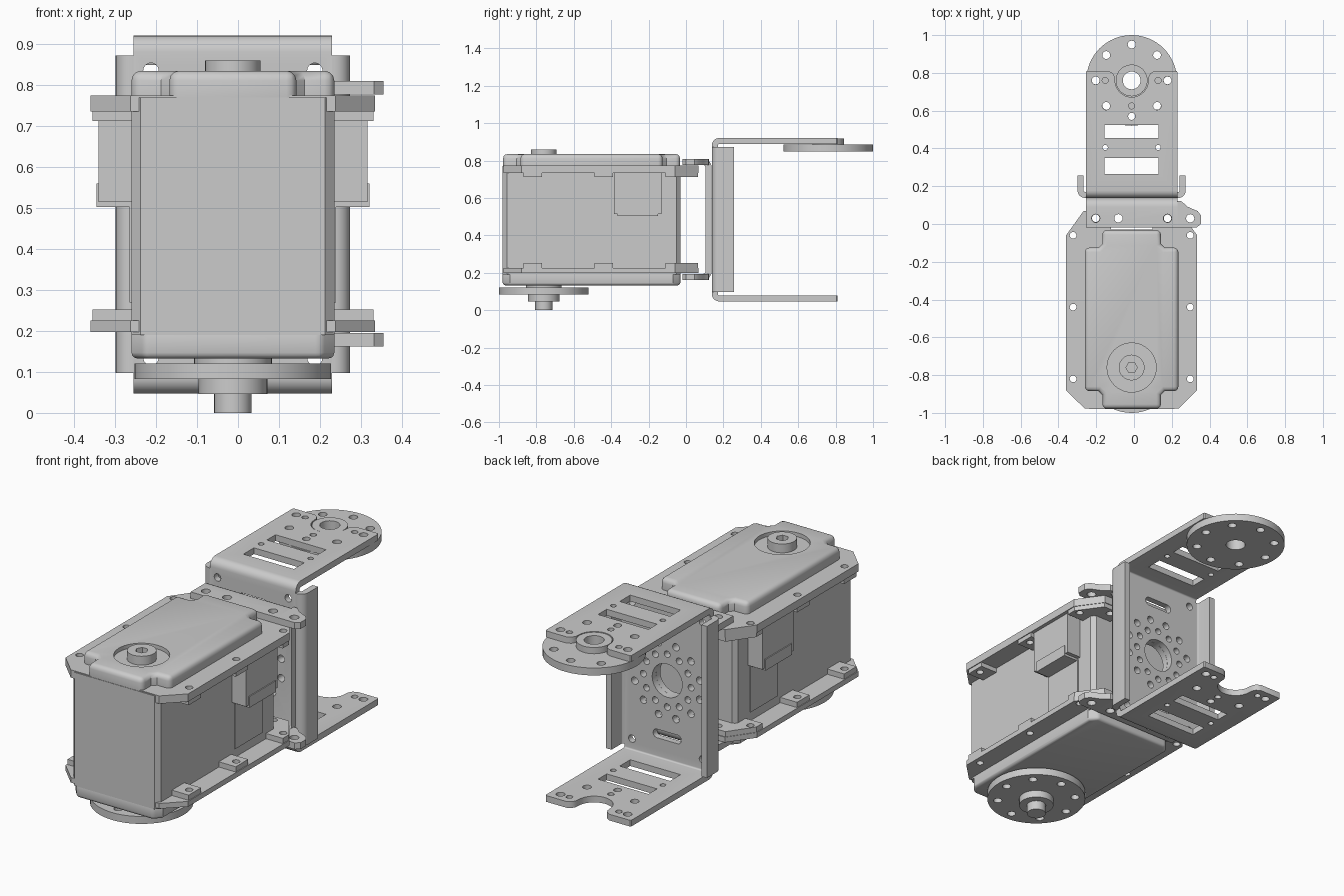
import bpy, bmesh
from math import sin, cos, pi
from mathutils import Vector

if "Cube" in bpy.data.objects:
    bpy.data.objects.remove(bpy.data.objects["Cube"])

CX = -0.0125          # the assembly's symmetry plane
HORN_Y = 0.76
parts = []

def prism_bm(bm, pts, axis, lo, hi):
    """Extrude a 2D outline: axis x takes (y,z), y takes (x,z), z takes (x,y)."""
    place = {'x': lambda p, h: (h, p[0], p[1]),
             'y': lambda p, h: (p[0], h, p[1]),
             'z': lambda p, h: (p[0], p[1], h)}[axis]
    a = [bm.verts.new(place(p, lo)) for p in pts]
    b = [bm.verts.new(place(p, hi)) for p in pts]
    bm.faces.new(a)
    bm.faces.new(b[::-1])
    n = len(pts)
    for i in range(n):
        bm.faces.new((a[i], b[i], b[(i + 1) % n], a[(i + 1) % n]))

def make(name, prisms, keep=True):
    bm = bmesh.new()
    for p in prisms:
        prism_bm(bm, *p)
    bmesh.ops.recalc_face_normals(bm, faces=bm.faces)
    me = bpy.data.meshes.new(name)
    bm.to_mesh(me)
    bm.free()
    ob = bpy.data.objects.new(name, me)
    bpy.context.collection.objects.link(ob)
    if keep:
        parts.append(ob)
    return ob

def bake(ob):
    dg = bpy.context.evaluated_depsgraph_get()
    me = bpy.data.meshes.new_from_object(ob.evaluated_get(dg))
    ob.modifiers.clear()
    ob.data = me

def bevel(ob, w, seg=3):
    m = ob.modifiers.new("bevel", 'BEVEL')
    m.width, m.segments = w, seg
    m.limit_method, m.angle_limit = 'ANGLE', 0.8
    bake(ob)

def cut(ob, prisms):
    tool = make("cutter", prisms, keep=False)
    m = ob.modifiers.new("cut", 'BOOLEAN')
    m.operation, m.solver, m.object = 'DIFFERENCE', 'EXACT', tool
    bake(ob)
    bpy.data.objects.remove(tool)

def circle(x, y, r, n=20):
    return [(x + r * cos(2 * pi * i / n), y + r * sin(2 * pi * i / n)) for i in range(n)]

def rect(x0, x1, y0, y1):
    return [(x0, y0), (x1, y0), (x1, y1), (x0, y1)]

def mirror(half):
    """Close a right-hand outline by mirroring it in x."""
    return half + [(-x, y) for x, y in half[::-1]]

def ribbon(path, t, r):
    """Outline of sheet metal of thickness t bent along a right-angled path."""
    P = [Vector(p) for p in path]
    out, inn = [], []
    for i in range(1, len(P) - 1):
        u, v = (P[i - 1] - P[i]).normalized(), (P[i + 1] - P[i]).normalized()
        c = P[i] + (u + v) * r
        if i == 1:
            out.append(P[0] - v * t / 2)
            inn.append(P[0] + v * t / 2)
        for k in range(7):
            d = -(v * cos(k * pi / 12) + u * sin(k * pi / 12))
            out.append(c + d * (r + t / 2))
            inn.append(c + d * (r - t / 2))
        if i == len(P) - 2:
            out.append(P[-1] - u * t / 2)
            inn.append(P[-1] + u * t / 2)
    return [tuple(p) for p in out + inn[::-1]]

def ring_holes(y, R, r, n, off=0):
    return [circle(R * sin(2 * pi * (i + off) / n), y + R * cos(2 * pi * (i + off) / n), r, 12)
            for i in range(n)]

# Servo case
body = make("servo_body", [(mirror([(0.225, -0.98), (0.2475, -0.958), (0.2475, -0.05), (0.228, -0.03)]),
                            'z', 0.19, 0.77)])
base = make("servo_bottom_cap", [(mirror([(0.215, -0.98), (0.2475, -0.94), (0.2475, -0.07), (0.215, -0.03)]),
                                  'z', 0.133, 0.205)])
bevel(base, 0.014)
cap = make("servo_top_cap", [(mirror([(0.155, -0.978), (0.155, -0.905), (0.175, -0.885), (0.2475, -0.885),
                                      (0.2475, -0.125), (0.175, -0.125), (0.155, -0.105), (0.155, -0.032)]),
                              'z', 0.72, 0.835)])
bevel(cap, 0.024)
cut(cap, [(circle(0, -HORN_Y, 0.13, 40), 'z', 0.815, 0.9)])

# Idler boss on the top
boss = make("top_boss", [(circle(0, -HORN_Y, 0.068, 32), 'z', 0.80, 0.86)])
cut(boss, [(circle(0, -HORN_Y, 0.03, 6), 'z', 0.83, 0.9)])

# Mounting flanges with raised pads at the holes
rim = mirror([(0.25, -0.976), (0.347, -0.88), (0.347, -0.06), (0.255, 0.068), (0.11, 0.068), (0.11, -0.045)])
side_holes = [circle(s * 0.31, y, 0.018, 14) for s in (-1, 1) for y in (-0.82, -0.44, -0.06)]
ear_holes = [circle(s * 0.19, 0.03, 0.02, 14) for s in (-1, 1)]
for name, z0, z1, p0, p1 in (("upper_flange", 0.735, 0.775, 0.712, 0.735),
                             ("lower_flange", 0.198, 0.225, 0.225, 0.252)):
    flange = make(name, [(rim, 'z', z0, z1)])
    cut(flange, [(h, 'z', z0 - 0.1, z1 + 0.1) for h in side_holes + ear_holes])
    pads = []
    for s in (-1, 1):
        for y in (-0.82, -0.44):
            pads.append((rect(s * 0.24, s * 0.343, y - 0.05, y + 0.05), 'z', p0, p1))
        end = [(0.24, -0.11), (0.343, -0.11), (0.343, -0.06), (0.255, 0.064), (0.14, 0.064), (0.14, -0.035), (0.24, -0.035)]
        pads.append(([(s * x, y) for x, y in end], 'z', p0, p1))
    pad = make(name + "_pads", pads)
    cut(pad, [(h, 'z', p0 - 0.1, p1 + 0.1) for h in side_holes + ear_holes])

# Cable sockets and the shallow panels under them
for s, side in ((-1, "left"), (1, "right")):
    make(side + "_socket", [(rect(s * 0.24, s * 0.328, -0.385, -0.13), 'z', 0.515, 0.74),
                            (rect(s * 0.24, s * 0.333, -0.365, -0.15), 'z', 0.503, 0.56)])
    make(side + "_panel", [(rect(s * 0.24, s * 0.252, -0.365, -0.145), 'z', 0.27, 0.51)])

# Horns: disc plus hub, the upper one the lower one turned over
def horn(name, y, d0, d1, h0, h1):
    disc = make(name, [(circle(0, y, 0.24, 64), 'z', d0, d1)])
    cut(disc, [(h, 'z', d0 - 0.1, d1 + 0.1)
               for h in ring_holes(y, 0.19, 0.021, 8) + [circle(0, y, 0.047, 28)]])
    hub = make(name + "_hub", [(circle(0, y, 0.084, 40), 'z', h0, h1)])
    cut(hub, [(circle(0, y, 0.047, 28), 'z', h0 - 0.1, h1 + 0.1)])

horn("output_horn", -HORN_Y, 0.083, 0.121, 0.046, 0.083)
horn("idler_horn", HORN_Y, 0.849, 0.887, 0.887, 0.919)
make("output_shaft", [(circle(0, -HORN_Y, 0.046, 28), 'z', 0.0, 0.14),
                      (circle(0, -HORN_Y, 0.095, 40), 'z', 0.121, 0.136)])

# Holes shared by both bracket plates
MID = 0.485
plate_holes = [circle(0, MID, 0.085, 36)] + ring_holes(MID, 0.135, 0.017, 12) + ring_holes(MID, 0.19, 0.019, 12, 0.5)

# Large U bracket
u_bracket = make("u_bracket", [(ribbon([(0.81, 0.905), (0.154, 0.905), (0.154, 0.063), (0.81, 0.063)], 0.032, 0.024),
                                'x', -0.2425, 0.2425)])
notch = [(0.088 * cos(a * pi / 16), HORN_Y - 0.088 * sin(a * pi / 16)) for a in range(17)]
notch += [(-0.09, 0.78), (-0.1, 0.798), (-0.125, 0.812), (-0.125, 0.85),
          (0.125, 0.85), (0.125, 0.812), (0.1, 0.798), (0.09, 0.78)]
arm = [notch, rect(-0.1425, 0.1425, 0.455, 0.525), rect(-0.1425, 0.1425, 0.265, 0.35), circle(0, 0.625, 0.016, 14)]
for s in (-1, 1):
    arm += [circle(s * 0.14, 0.405, 0.014, 14), circle(s * 0.14, HORN_Y, 0.016, 14),
            circle(s * 0.19, HORN_Y, 0.021, 14), circle(s * 0.135, 0.625, 0.021, 14)]
    arm.append([(s * 0.22, 0.83), (s * 0.26, 0.83), (s * 0.26, 0.785)])
holes = [(h, 'z', z, z + 0.2) for h in arm for z in (-0.05, 0.8)]
holes.append((circle(0, 0.57, 0.019, 14), 'z', 0.8, 1.0))
holes.append((circle(0, 0.57, 0.019, 14), 'z', -0.05, 0.15))
plate = list(plate_holes)
for z in (0.2, 0.77):
    plate.append([(sx * 0.06 + 0.02 * cos(a), z + 0.022 * sin(a)) for sx, q in ((1, -pi / 2), (-1, pi / 2))
                  for a in [q + k * pi / 6 for k in range(7)]])
plate += [circle(s * 0.2, z, 0.019, 14) for s in (-1, 1) for z in (0.135, 0.835)]
holes += [(h, 'y', 0.1, 0.25) for h in plate]
cut(u_bracket, holes)

# Stiffening side walls of the U bracket
for s, side in ((-1, "left"), (1, "right")):
    wall = make(side + "_bracket_wall", [(ribbon([(s * 0.2425, 0.154), (s * 0.27, 0.154), (s * 0.27, 0.257)], 0.032, 0.022),
                                          'z', 0.097, 0.872)])

# Small C bracket joining the servo to the U bracket
c_bracket = make("c_bracket", [(ribbon([(-0.018, 0.793), (0.121, 0.793), (0.121, 0.178), (-0.018, 0.178)], 0.033, 0.03),
                                'x', -0.2425, 0.2425)])
tabs = [circle(x, 0.03, 0.022, 16) for x in (-0.19, -0.07, 0.19)]
cut(c_bracket, [(h, 'z', z, z + 0.16) for h in tabs for z in (0.1, 0.7)] + [(h, 'y', 0.07, 0.2) for h in plate_holes])
ear = [(0.2425, -0.018), (0.345, -0.018), (0.367, 0.0), (0.367, 0.045), (0.35, 0.068),
       (0.295, 0.092), (0.265, 0.12), (0.2425, 0.122)]
for name, z in (("upper_bracket_ear", 0.7765), ("lower_bracket_ear", 0.1615)):
    e = make(name, [(ear, 'z', z, z + 0.033)])
    cut(e, [(circle(0.31, 0.03, 0.022, 16), 'z', z - 0.1, z + 0.1)])

# Centre everything and shade
for ob in parts:
    ob.location.x = CX
    ob.select_set(True)
bpy.context.view_layer.objects.active = parts[0]
bpy.ops.object.shade_smooth_by_angle(angle=0.6)
